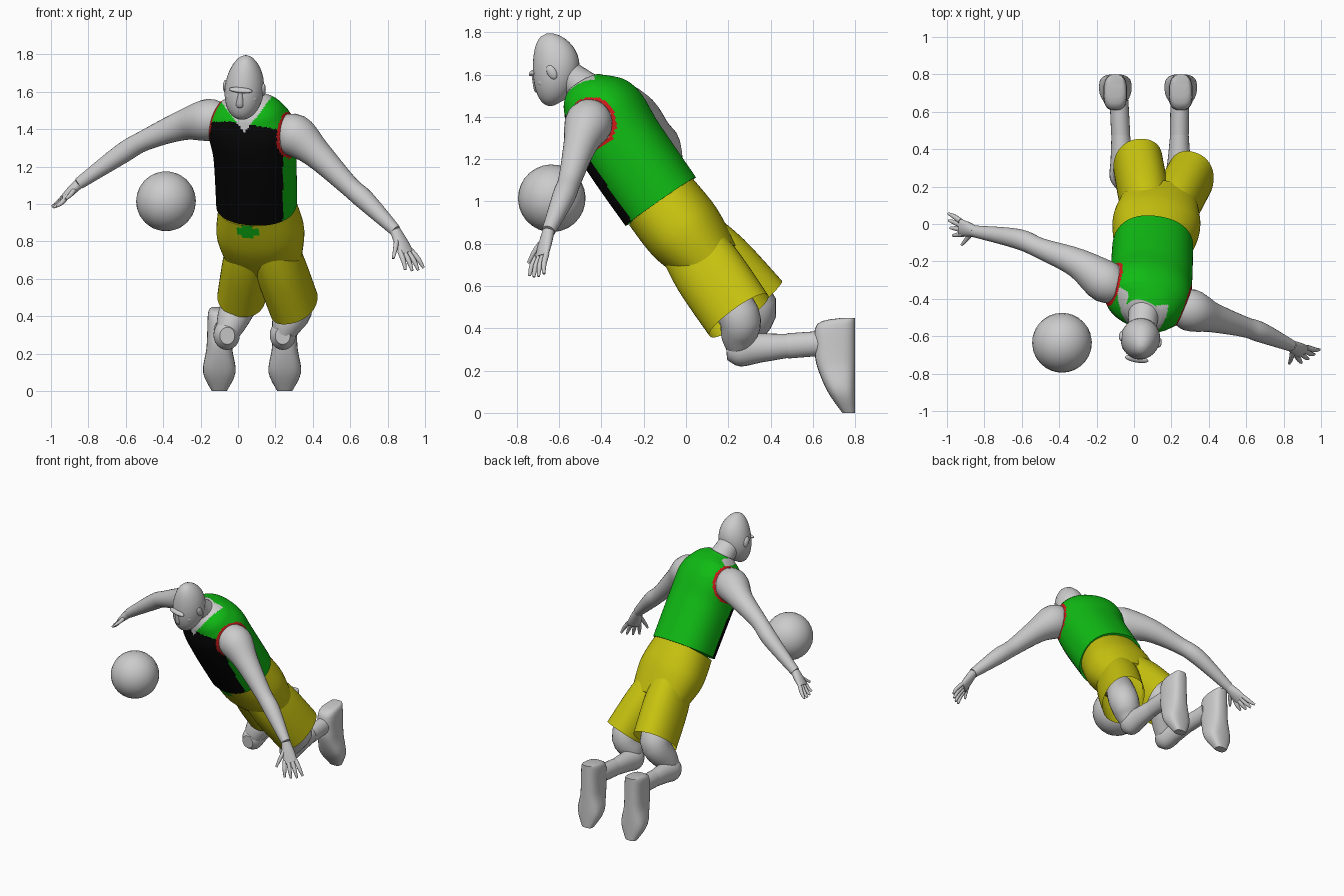
import bpy, bmesh, math
from mathutils import Vector, Matrix

cube = bpy.data.objects.get("Cube")
if cube:
    bpy.data.objects.remove(cube)


def material(name, rgb):
    mat = bpy.data.materials.new(name)
    mat.use_nodes = True
    mat.diffuse_color = (*rgb, 1)
    shader = mat.node_tree.nodes["Principled BSDF"]
    shader.inputs["Base Color"].default_value = (*rgb, 1)
    return mat


GREY = material("grey", (0.6, 0.6, 0.6))
GREEN = material("green", (0.005, 0.5, 0.007))
BLACK = material("black", (0.002, 0.002, 0.002))
YELLOW = material("yellow", (0.58, 0.55, 0.005))
RED = material("red", (0.6, 0.01, 0.01))


def finish(name, bm, mats, rule=None):
    bmesh.ops.recalc_face_normals(bm, faces=bm.faces)
    bm.normal_update()
    if rule:
        for face in bm.faces:
            face.material_index = rule(face.calc_center_median(), face.normal)
    mesh = bpy.data.meshes.new(name)
    bm.to_mesh(mesh)
    bm.free()
    for mat in mats:
        mesh.materials.append(mat)
    part = bpy.data.objects.new(name, mesh)
    bpy.context.collection.objects.link(part)
    bpy.ops.object.select_all(action="DESELECT")
    part.select_set(True)
    bpy.context.view_layer.objects.active = part
    bpy.ops.object.shade_smooth_by_angle(angle=math.radians(50))


def spline(rows, t):
    # Smooth curve through rows of numbers
    index = min(int(t), len(rows) - 2)
    s = t - index
    near = [rows[min(max(index + k, 0), len(rows) - 1)] for k in (-1, 0, 1, 2)]
    return [q + s / 2 * (r - p + s * (2*p - 5*q + 4*r - w + s * (3*q - p - 3*r + w)))
            for p, q, r, w in zip(*near)]


def loft(name, path, widths, depths=None, flat=1, mats=(GREY,), u=(1, 0, 0), u_end=None,
         v=None, sides=24, steps=4, power=2, caps=True, rule=None):
    # Rounded skin along a path; widths run along u, depths across it
    rings = [(*p, w, d * flat) for p, w, d in zip(path, widths, depths or widths)]
    count = (len(rings) - 1) * steps
    rows = [spline(rings, k / steps) for k in range(count + 1)]
    bm = bmesh.new()
    loops = []
    for k, (x, y, z, width, depth) in enumerate(rows):
        a, b = Vector(u).lerp(Vector(u_end or u), k / count).normalized(), v
        if not v:
            ahead, behind = rows[min(k + 1, count)], rows[max(k - 1, 0)]
            tangent = Vector(ahead[:3]) - Vector(behind[:3])
            b = tangent.cross(a).normalized()
            a = b.cross(tangent).normalized()
        loop = []
        for j in range(sides):
            angle = math.tau * j / sides
            c, s = (math.copysign(abs(q) ** (2 / power), q)
                    for q in (math.cos(angle), math.sin(angle)))
            loop.append(bm.verts.new(Vector((x, y, z)) + a * c * width + Vector(b) * s * depth))
        loops.append(loop)
    for low, high in zip(loops, loops[1:]):
        for j in range(sides):
            bm.faces.new((low[j - 1], low[j], high[j], high[j - 1]))
    if caps:
        bm.faces.new(loops[0])
        bm.faces.new(loops[-1])
    finish(name, bm, mats, rule)


def blob(name, center, radii, axes, segments=20):
    bm = bmesh.new()
    bmesh.ops.create_uvsphere(bm, u_segments=segments, v_segments=segments // 2, radius=1)
    turn = Matrix(axes).transposed().to_4x4()
    bm.transform(Matrix.Translation(center) @ turn @ Matrix.Diagonal((*radii, 1)))
    finish(name, bm, (GREY,))


# Jersey: black front panel, grey neck opening, red armhole trim
WAIST = Vector((0.1, -0.12, 1))
SHOULDERS = {"left": Vector((0.3, -0.46, 1.37)), "right": Vector((-0.15, -0.31, 1.45))}


def jersey_rule(p, n):
    gap = min((p - hole).length for hole in SHOULDERS.values())
    if gap < 0.13:
        return 2 if gap > 0.11 else 3
    if n.y < -0.05:
        if abs(p.x - 0.035) < (p.z - 1.38) * 0.75:
            return 3
        if p.x < 0.24 and p.z < 1.44 - 0.2 * max(p.x, 0):
            return 1
    return 0


loft("jersey", [WAIST, (0.09, -0.3, 1.26), (0.07, -0.39, 1.42), (0.06, -0.45, 1.51),
                (0.05, -0.48, 1.56)],
     (0.215, 0.22, 0.23, 0.18, 0.1), (0.2, 0.2, 0.19, 0.14, 0.08),
     mats=(GREEN, BLACK, RED, GREY), u=(0.97, -0.22, 0), u_end=(0.93, -0.32, -0.19),
     sides=120, steps=14, power=2.25, rule=jersey_rule)

# Shorts: hips with a small green shirt tail
TAIL = Vector((0.05, -0.23, 0.85))
CUT = dict(u=(0.98, -0.17, 0), sides=48, power=2.2)
loft("shorts_hips", [WAIST, (0.12, 0, 0.85), (0.14, 0.13, 0.7)], (0.205, 0.235, 0.2),
     (0.185, 0.185, 0.14), mats=(YELLOW, GREEN), steps=12,
     rule=lambda p, n: int((p - TAIL).length < 0.05), **CUT)

# Shorts legs, bent legs, socks and shoes
for side, hem, knee_x, foot_x in (("right", (0.02, 0.33, 0.51), -0.06, -0.1),
                                  ("left", (0.3, 0.25, 0.46), 0.24, 0.25)):
    hem = Vector(hem)
    knee = Vector((knee_x, 0.25, 0.3))
    ankle = Vector(((knee_x + foot_x) / 2, 0.66, 0.33))
    loft(f"shorts_{side}_leg", [hem.lerp(WAIST, 0.7), hem.lerp(WAIST, 0.4), hem],
         (0.11, 0.13, 0.13), flat=1.3, mats=(YELLOW,), caps=False, **CUT)
    loft(f"{side}_thigh", [hem.lerp(WAIST, 0.3), hem, hem.lerp(knee, 0.6), knee],
         (0.09, 0.1, 0.085, 0.06))
    calf = [knee.lerp(ankle, t) for t in (-0.14, 0, 0.25, 0.6)]
    loft(f"{side}_shin", calf, (0.04, 0.07, 0.06, 0.048), flat=1.15)
    loft(f"{side}_sock", [knee.lerp(ankle, 0.56), ankle], (0.051, 0.05), flat=1.17)
    # The flat sole faces backward, with the toe pointing down
    depths = (0.03, 0.09, 0.095, 0.09, 0.065, 0.03)
    heights = (0.45, 0.42, 0.3, 0.22, 0.1, 0)
    loft(f"{side}_shoe", [(foot_x, 0.8 - d, z) for z, d in zip(heights, depths)],
         (0.04, 0.06, 0.065, 0.07, 0.087, 0.04), depths, v=(0, 1, 0), power=2.8)


# Arms, each with a flat palm, four fanned fingers and a thumb
def arm(side, inner, upper, elbow, forearm, wrist, reach, spread):
    wrist, spread = Vector(wrist), Vector(spread).normalized()
    tip = wrist + Vector(reach)
    loft(f"{side}_arm", [inner, SHOULDERS[side], upper, elbow, forearm, wrist],
         (0.07, 0.113, 0.08, 0.055, 0.054, 0.032), u=(0, 1, 0))
    loft(f"{side}_palm", [wrist, wrist.lerp(tip, 0.3), wrist.lerp(tip, 0.56)],
         (0.03, 0.042, 0.046), (0.028, 0.025, 0.018), u=spread, sides=16)
    bulge = Vector(reach).cross(spread) * 0.03
    fingers = [(f"{side}_thumb", wrist.lerp(tip, 0.1), wrist.lerp(tip, 0.65) - spread * 0.1)]
    for k in range(4):
        fan = spread * (k - 1.5) * 0.04
        curve = Vector(reach) * 0.04 * abs(k - 1.5)
        fingers.append((f"{side}_finger_{k + 1}", wrist.lerp(tip, 0.5) + fan * 0.6,
                        tip + fan - curve))
    for name, base, end in fingers:
        loft(name, [base, base.lerp(end, 0.55) + bulge, end], (0.014, 0.013, 0.007),
             u=spread, sides=10, steps=3)


arm("left", (0.2, -0.43, 1.4), (0.42, -0.5, 1.27), (0.59, -0.55, 1.1), (0.68, -0.58, 1.02),
    (0.84, -0.65, 0.86), (0.11, -0.06, -0.22), (1, 0.7, 0.1))
arm("right", (-0.05, -0.34, 1.45), (-0.3, -0.21, 1.42), (-0.5, -0.13, 1.34),
    (-0.62, -0.08, 1.27), (-0.85, -0.04, 1.11), (-0.14, 0.04, -0.13), (-0.2, 1, 0))

# Neck and egg-shaped head, tilted forward and turned slightly
loft("neck", [(0.06, -0.41, 1.47), (0.05, -0.5, 1.55), (0.04, -0.6, 1.62)], (0.11, 0.08, 0.077))
HEAD = Vector((0.04, -0.61, 1.67))
UP = Vector((0, -0.48, 0.88)).normalized()
SIDE = UP.cross(Vector((-0.2, -0.86, -0.47))).normalized()
FACE = SIDE.cross(UP)
AXES = (SIDE, FACE, UP)


def at(side, face, up):
    return HEAD + SIDE * side + FACE * face + UP * up


levels = [(1 - math.cos(math.pi * k / 20)) / 2 for k in range(1, 20)]
loft("head", [at(0, 0.09 * (1 - t) ** 2, 0.32 * t - 0.185) for t in levels],
     [0.105 * math.sqrt(math.sin(math.pi * t ** 0.8)) for t in levels],
     flat=1.15, u=SIDE, v=FACE, sides=32, steps=1)
blob("brow", at(0, 0.13, 0), (0.065, 0.02, 0.014), AXES)
loft("nose", [at(0, 0.135, -0.01), at(0, 0.145, -0.08), at(0, 0.13, -0.1)],
     (0.01, 0.023, 0.014), u=SIDE, v=FACE, sides=12)
for name, height in (("upper_lip", -0.122), ("lower_lip", -0.136)):
    blob(name, at(0, 0.132, height), (0.03, 0.013, 0.008), AXES)
for name, s in (("right", -1), ("left", 1)):
    blob(f"{name}_ear", at(s * 0.104, 0.03, -0.04), (0.012, 0.022, 0.036), AXES)
    blob(f"{name}_cheek", at(s * 0.055, 0.1, -0.06), (0.03, 0.026, 0.024), AXES)

# Ball
blob("ball", (-0.385, -0.635, 1.015), (0.16, 0.16, 0.16), AXES, segments=28)
